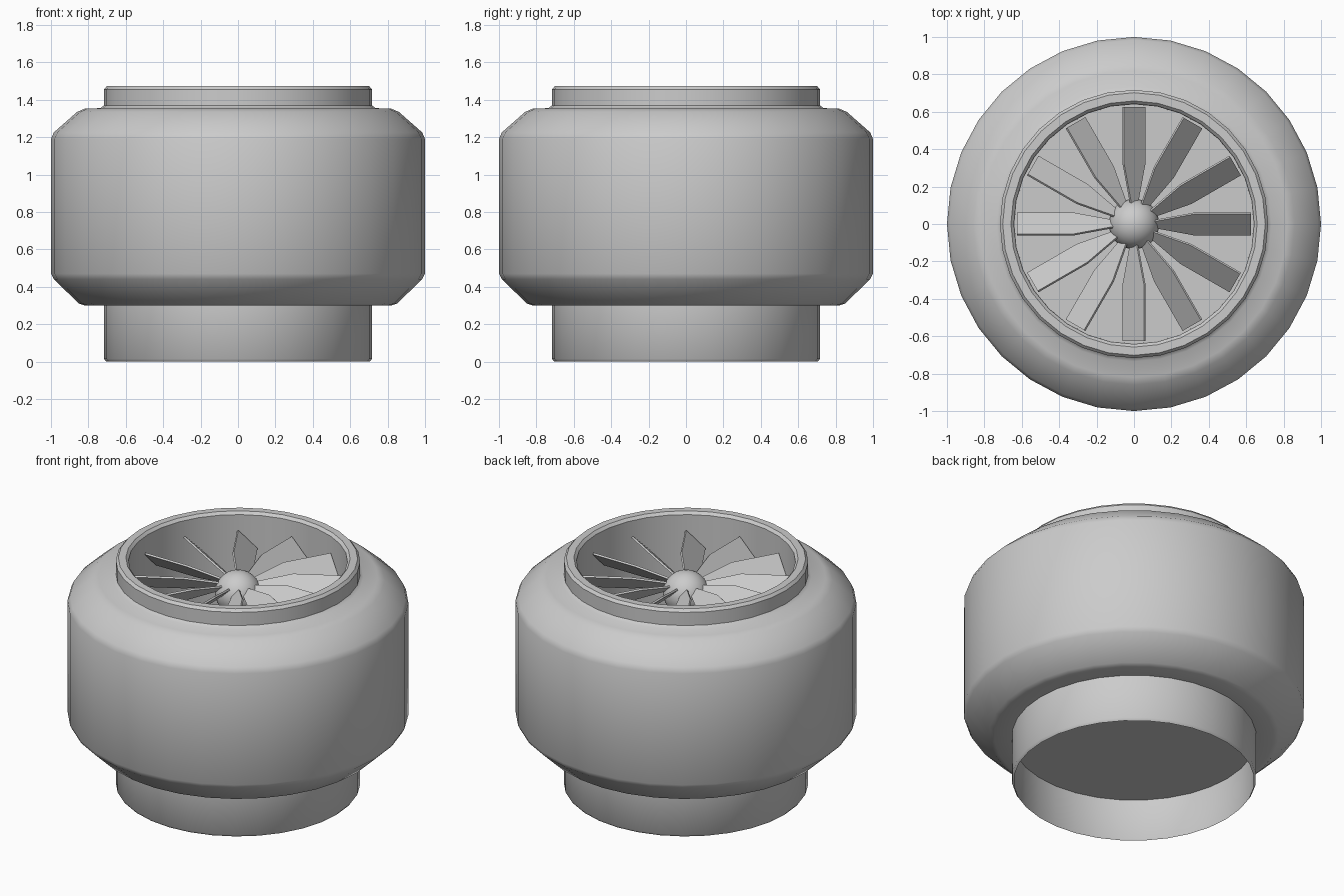
import bpy, bmesh, math
from mathutils import Matrix, Vector

default = bpy.data.objects.get("Cube")
if default:
    bpy.data.objects.remove(default, do_unlink=True)

grey = bpy.data.materials.new("light_grey")
colour = (0.6, 0.6, 0.6, 1)
grey.use_nodes = True
grey.diffuse_color = colour
grey.node_tree.nodes["Principled BSDF"].inputs["Base Color"].default_value = colour

SIDES = 32


def finish(name, bm, angle=None):
    """Turn a bmesh into a named, coloured object."""
    mesh = bpy.data.meshes.new(name)
    bm.to_mesh(mesh)
    bm.free()
    obj = bpy.data.objects.new(name, mesh)
    bpy.context.collection.objects.link(obj)
    mesh.materials.append(grey)
    if angle:
        bpy.ops.object.select_all(action="DESELECT")
        obj.select_set(True)
        bpy.context.view_layer.objects.active = obj
        bpy.ops.object.shade_smooth_by_angle(angle=math.radians(angle))
    return obj


def lathe(name, profile, angle):
    """Revolve (radius, height) points about z, listed upward on the outside."""
    bm = bmesh.new()
    rings = []
    for r, z in profile:
        rings.append([bm.verts.new((r * math.cos(t), r * math.sin(t), z))
                      for t in (math.tau * i / SIDES for i in range(SIDES))])
    for low, high in zip(rings, rings[1:]):
        for i in range(SIDES):
            j = (i + 1) % SIDES
            bm.faces.new((low[i], low[j], high[j], high[i]))
    return finish(name, bm, angle)


# Outlet tube: a thin open sleeve below the body
lathe("outlet_tube", [(0.705, 0), (0.717, 0.015), (0.717, 0.3)], 50)

# Housing: drum with chamfered shoulders, inlet collar and inner duct
lathe("housing", [
    (0.717, 0.3), (0.82, 0.3), (0.85, 0.31), (0.985, 0.44), (1, 0.47),
    (1, 1.19), (0.985, 1.225), (0.86, 1.335), (0.82, 1.352), (0.735, 1.355),
    (0.717, 1.37), (0.717, 1.455), (0.702, 1.472), (0.658, 1.472),
    (0.642, 1.455), (0.64, 0.28)], 40)

# Duct floor
bm = bmesh.new()
bmesh.ops.create_circle(bm, cap_ends=True, segments=SIDES, radius=0.716,
                        matrix=Matrix.Translation((0, 0, 0.28)))
for face in bm.faces:
    if face.normal.z < 0:
        face.normal_flip()
finish("duct_floor", bm)

# Rounded hub
bm = bmesh.new()
bmesh.ops.create_uvsphere(bm, u_segments=SIDES, v_segments=16, radius=0.135,
                          matrix=Matrix.Translation((0, 0, 1.25)))
finish("fan_hub", bm, 40)

# Twelve pitched blades, narrow at the root
BLADES = 12
half = 0.08
outline = [(0.09, -0.02), (0.32, -half), (0.625, -half),
           (0.625, half), (0.32, half), (0.09, 0.02)]
for n in range(BLADES):
    bm = bmesh.new()
    face = bm.faces.new([bm.verts.new((x, y, -0.006)) for x, y in outline])
    top = bmesh.ops.extrude_face_region(bm, geom=[face])["geom"]
    bmesh.ops.translate(bm, vec=Vector((0, 0, 0.012)),
                        verts=[v for v in top if isinstance(v, bmesh.types.BMVert)])
    bmesh.ops.recalc_face_normals(bm, faces=bm.faces[:])
    bm.transform(Matrix.Translation((0, 0, 1.3))
                 @ Matrix.Rotation(math.tau * n / BLADES, 4, "Z")
                 @ Matrix.Rotation(math.radians(45), 4, "X"))
    finish(f"fan_blade_{n + 1}", bm)
